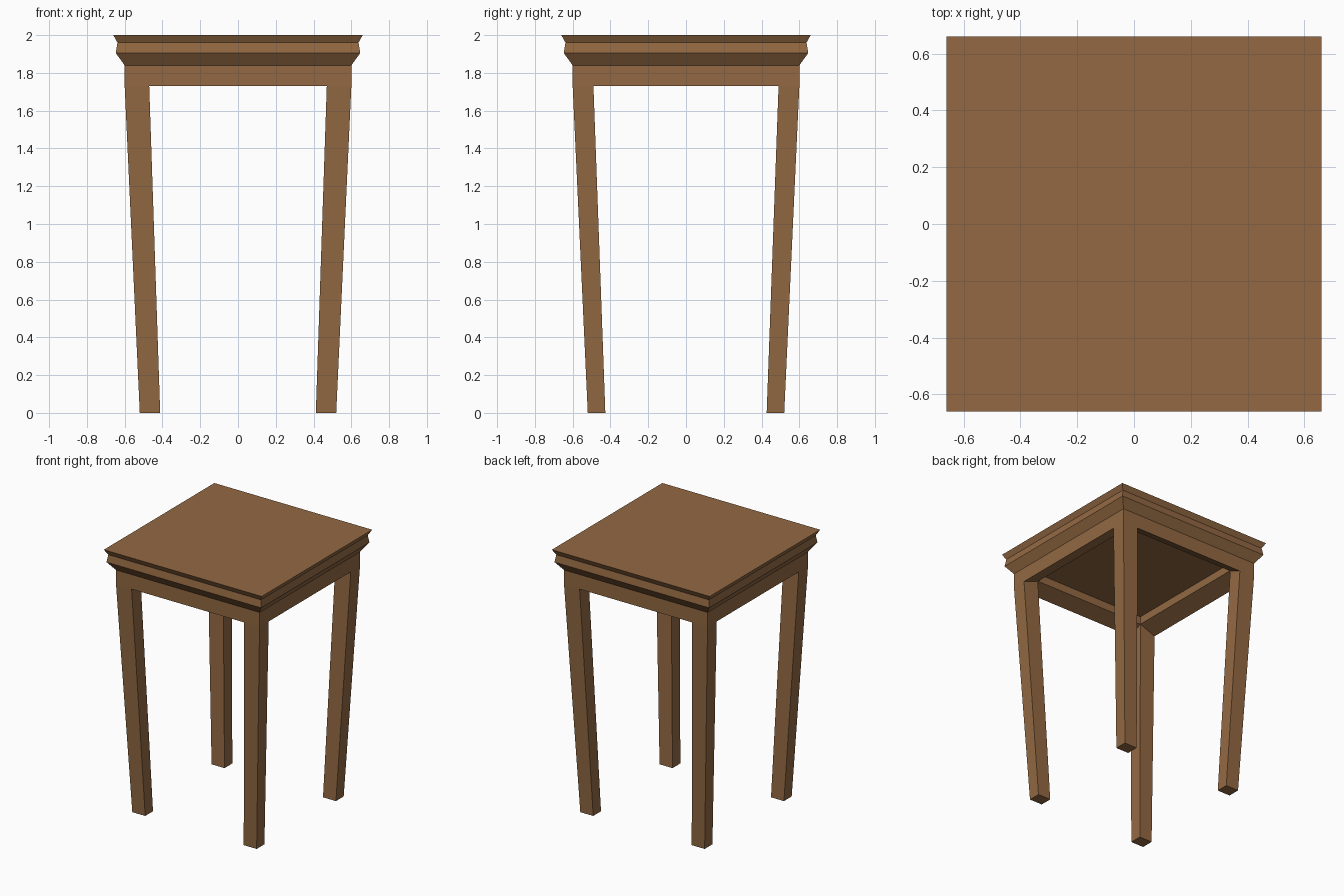
import bpy, bmesh

if "Cube" in bpy.data.objects:
    bpy.data.objects.remove(bpy.data.objects["Cube"])

wood = bpy.data.materials.new("wood")
wood.diffuse_color = (0.29, 0.14, 0.055, 1)
wood.use_nodes = True
wood.node_tree.nodes["Principled BSDF"].inputs["Base Color"].default_value = wood.diffuse_color


def loft(name, rings, cyclic=False):
    """Join rectangles (x0, x1, y0, y1, z); cap the ends or close into a hollow frame."""
    bm = bmesh.new()
    loops = [[bm.verts.new(p) for p in ((a, c, z), (b, c, z), (b, d, z), (a, d, z))]
             for a, b, c, d, z in rings]
    pairs = list(zip(loops, loops[1:]))
    if cyclic:
        pairs.append((loops[-1], loops[0]))
    else:
        bm.faces.new(loops[0])
        bm.faces.new(loops[-1])
    for lo, hi in pairs:
        for i in range(4):
            j = (i + 1) % 4
            bm.faces.new((lo[i], lo[j], hi[j], hi[i]))
    bmesh.ops.recalc_face_normals(bm, faces=bm.faces)
    mesh = bpy.data.meshes.new(name)
    bm.to_mesh(mesh)
    bm.free()
    mesh.materials.append(wood)
    obj = bpy.data.objects.new(name, mesh)
    bpy.context.collection.objects.link(obj)
    return obj


def centred(hx, hy, z):
    return (-hx, hx, -hy, hy, z)


# Moulded table top
loft("table_top", [centred(h, h, z) for h, z in
                   ((0.60, 1.84), (0.647, 1.905), (0.638, 1.96), (0.66, 2.0))])

# Hollow apron with an underside that slopes up towards the inside
loft("apron", [centred(0.60, 0.60, 1.73), centred(0.60, 0.60, 1.84),
               centred(0.47, 0.49, 1.84), centred(0.47, 0.49, 1.78)], cyclic=True)

# Tapered, splayed legs: one leg mirrored to all four corners
legs = loft("legs", [(0.412, 0.52, 0.427, 0.52, 0.0),
                     (0.47, 0.60, 0.49, 0.60, 1.73),
                     (0.47, 0.595, 0.49, 0.595, 1.78)])
mirror = legs.modifiers.new("mirror", 'MIRROR')
mirror.use_axis = (True, True, False)
